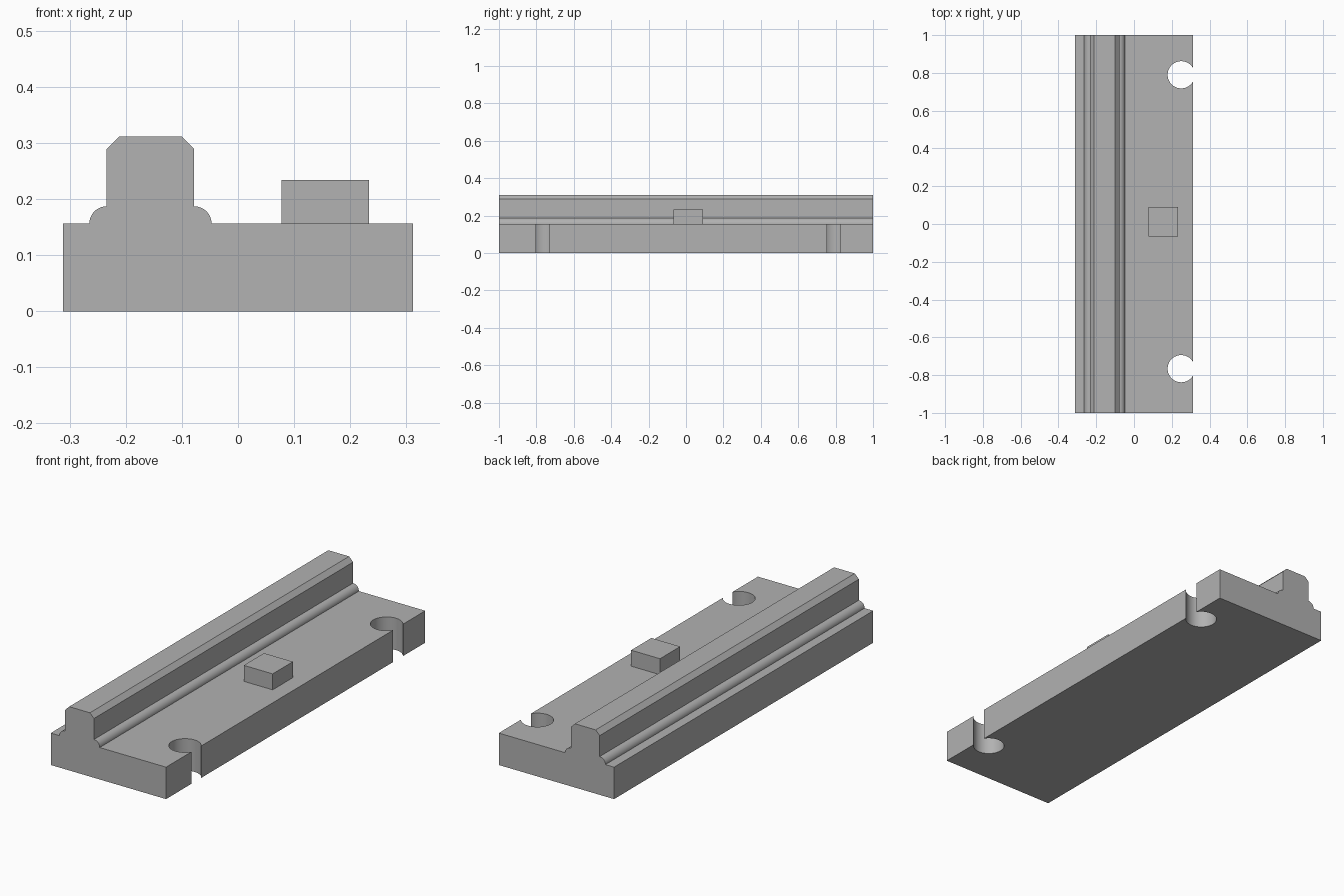
import bpy, bmesh, math
from mathutils import Matrix

if "Cube" in bpy.data.objects:
    bpy.data.objects.remove(bpy.data.objects["Cube"])

BASE_TOP = 0.156
HALF_W = 0.3115
RAIL_L, RAIL_R, RAIL_TOP, CHAMFER = -0.234, -0.078, 0.3115, 0.022
BEAD = 0.031
MID_Y = 0.012        # centre of the notch and stop-block layout

grey = bpy.data.materials.new("plain grey")
grey.diffuse_color = (0.445, 0.445, 0.445, 1)
grey.use_nodes = True
grey.node_tree.nodes["Principled BSDF"].inputs["Base Color"].default_value = grey.diffuse_color


def make_object(name, bm):
    bmesh.ops.recalc_face_normals(bm, faces=bm.faces)
    mesh = bpy.data.meshes.new(name)
    bm.to_mesh(mesh)
    bm.free()
    mesh.materials.append(grey)
    ob = bpy.data.objects.new(name, mesh)
    bpy.context.collection.objects.link(ob)
    return ob


def bead(cx, start, end, steps=12):
    """Quarter-round bead where the rail meets the base."""
    angles = [math.radians(start + (end - start) * i / steps) for i in range(steps + 1)]
    return [(cx + BEAD * math.cos(a), BASE_TOP + BEAD * math.sin(a)) for a in angles]


# Cross-section of base, beads and chamfered rail, extruded along y
profile = [(-HALF_W, 0), (HALF_W, 0), (HALF_W, BASE_TOP)]
profile += bead(RAIL_R, 0, 90)
profile += [(RAIL_R, RAIL_TOP - CHAMFER), (RAIL_R - CHAMFER, RAIL_TOP),
            (RAIL_L + CHAMFER, RAIL_TOP), (RAIL_L, RAIL_TOP - CHAMFER)]
profile += bead(RAIL_L, 90, 180)
profile += [(-HALF_W, BASE_TOP)]

bm = bmesh.new()
face = bm.faces.new([bm.verts.new((x, -1, z)) for x, z in profile])
ext = bmesh.ops.extrude_face_region(bm, geom=[face])
bmesh.ops.translate(bm, vec=(0, 2, 0),
                    verts=[g for g in ext["geom"] if isinstance(g, bmesh.types.BMVert)])
body = make_object("base_with_rail", bm)

# Round screw notches opening through the right edge
cutters = []
for side in (-1, 1):
    bm = bmesh.new()
    bmesh.ops.create_cone(bm, cap_ends=True, segments=64, radius1=0.072, radius2=0.072, depth=0.6,
                          matrix=Matrix.Translation((0.25, MID_Y + side * 0.778, 0.1)))
    cutter = make_object("notch_cutter", bm)
    cutter.hide_render = True
    mod = body.modifiers.new("notch", 'BOOLEAN')
    mod.operation = 'DIFFERENCE'
    mod.solver = 'EXACT'
    mod.object = cutter
    cutters.append(cutter)

bpy.context.view_layer.objects.active = body
body.select_set(True)
for mod in list(body.modifiers):
    bpy.ops.object.modifier_apply(modifier=mod.name)
for cutter in cutters:
    bpy.data.objects.remove(cutter)
bpy.ops.object.shade_smooth_by_angle(angle=math.radians(30))

# Small stop block on the plate
bm = bmesh.new()
bmesh.ops.create_cube(bm, size=1, matrix=Matrix.Translation((0.1555, MID_Y, BASE_TOP + 0.039))
                      @ Matrix.Diagonal((0.156, 0.156, 0.078, 1)))
make_object("stop_block", bm)
